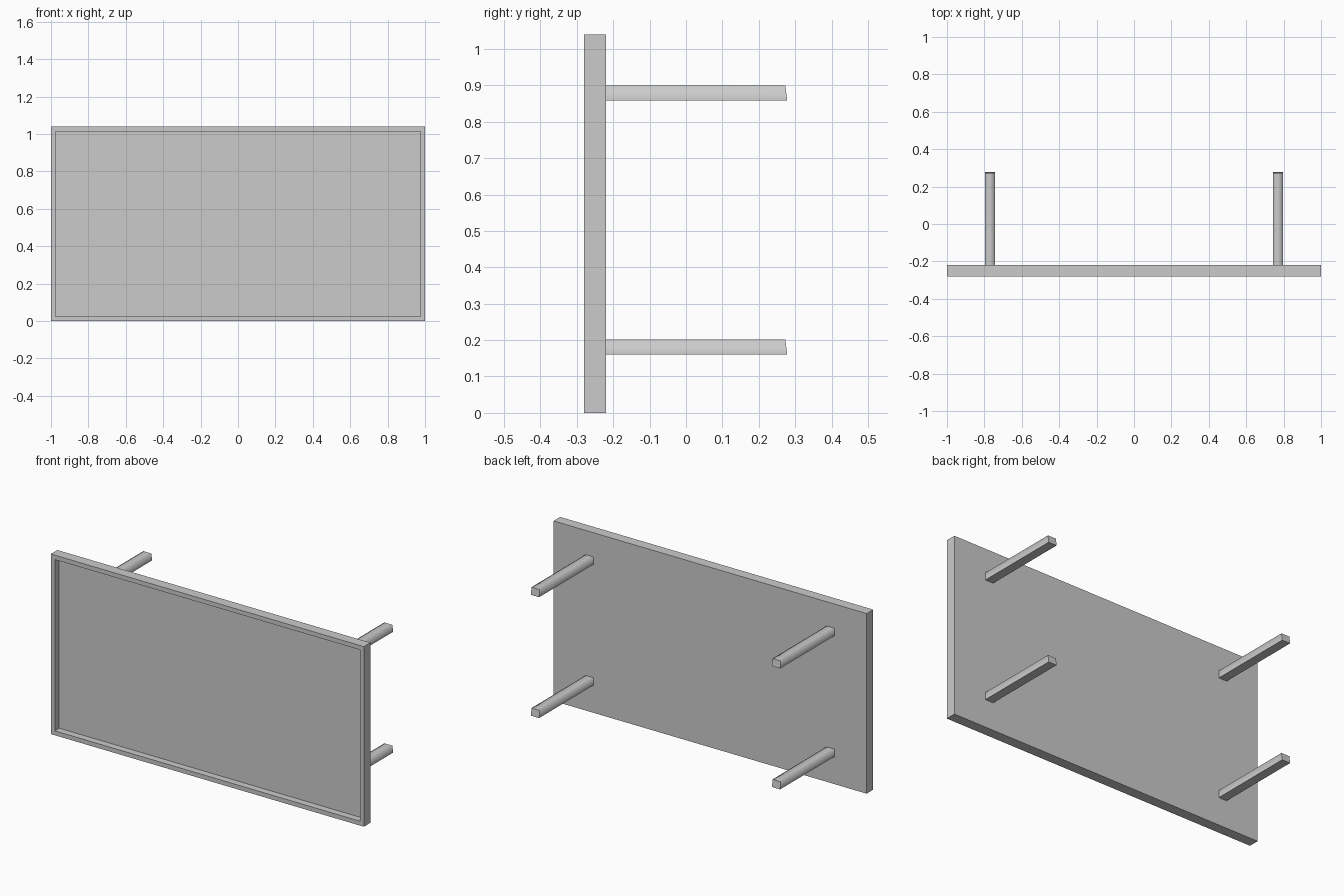
import bpy
import bmesh
from mathutils import Vector

cube = bpy.data.objects.get("Cube")
if cube:
    bpy.data.objects.remove(cube, do_unlink=True)

# Single plain grey
grey = bpy.data.materials.new("plain grey")
grey.use_nodes = True
grey.diffuse_color = (0.6, 0.6, 0.6, 1)
grey.node_tree.nodes["Principled BSDF"].inputs["Base Color"].default_value = (0.6, 0.6, 0.6, 1)


def make_box(bm, low, high):
    """Add a box spanning two opposite corners."""
    low, high = Vector(low), Vector(high)
    bmesh.ops.create_cube(bm, size=1)
    size, centre = high - low, (low + high) / 2
    for v in bm.verts:
        v.co = Vector(c * s for c, s in zip(v.co, size)) + centre
    bm.normal_update()


def finish(bm, name):
    mesh = bpy.data.meshes.new(name)
    bm.to_mesh(mesh)
    bm.free()
    mesh.materials.append(grey)
    obj = bpy.data.objects.new(name, mesh)
    bpy.context.scene.collection.objects.link(obj)
    return obj


# Panel with a raised rim around a recessed front
FRONT, BACK, HEIGHT = -0.28, -0.22, 1.04
RIM, RECESS = 0.036, 0.04
bm = bmesh.new()
make_box(bm, (-1, FRONT, 0), (1, BACK, HEIGHT))
front = min(bm.faces, key=lambda f: f.calc_center_median().y)
bmesh.ops.inset_region(bm, faces=[front], thickness=RIM)
sunk = bmesh.ops.extrude_face_region(bm, geom=[front])
bmesh.ops.translate(bm, vec=(0, RECESS, 0),
                    verts=[g for g in sunk["geom"] if isinstance(g, bmesh.types.BMVert)])
if front.is_valid:
    bmesh.ops.delete(bm, geom=[front], context="FACES")
bmesh.ops.recalc_face_normals(bm, faces=bm.faces)
finish(bm, "framed_panel")


# Four mounting pegs behind the panel, soft on top, with slightly slanted ends
def make_peg(name, x, z):
    bm = bmesh.new()
    make_box(bm, (x - 0.026, BACK, z - 0.021), (x + 0.026, 0.278, z + 0.021))
    for v in bm.verts:
        if v.co.y > 0 and v.co.z > z:
            v.co.y -= 0.005
    for f in bm.faces:
        f.smooth = True
    for e in bm.edges:
        a, b = (v.co for v in e.verts)
        runs_along = abs(a.y - b.y) > 0.1
        e.smooth = runs_along and a.z > z
    finish(bm, name)


for side, x in (("left", 0.77), ("right", -0.77)):
    for level, z in (("lower", 0.181), ("upper", 0.879)):
        make_peg(f"{level}_{side}_peg", x, z)
